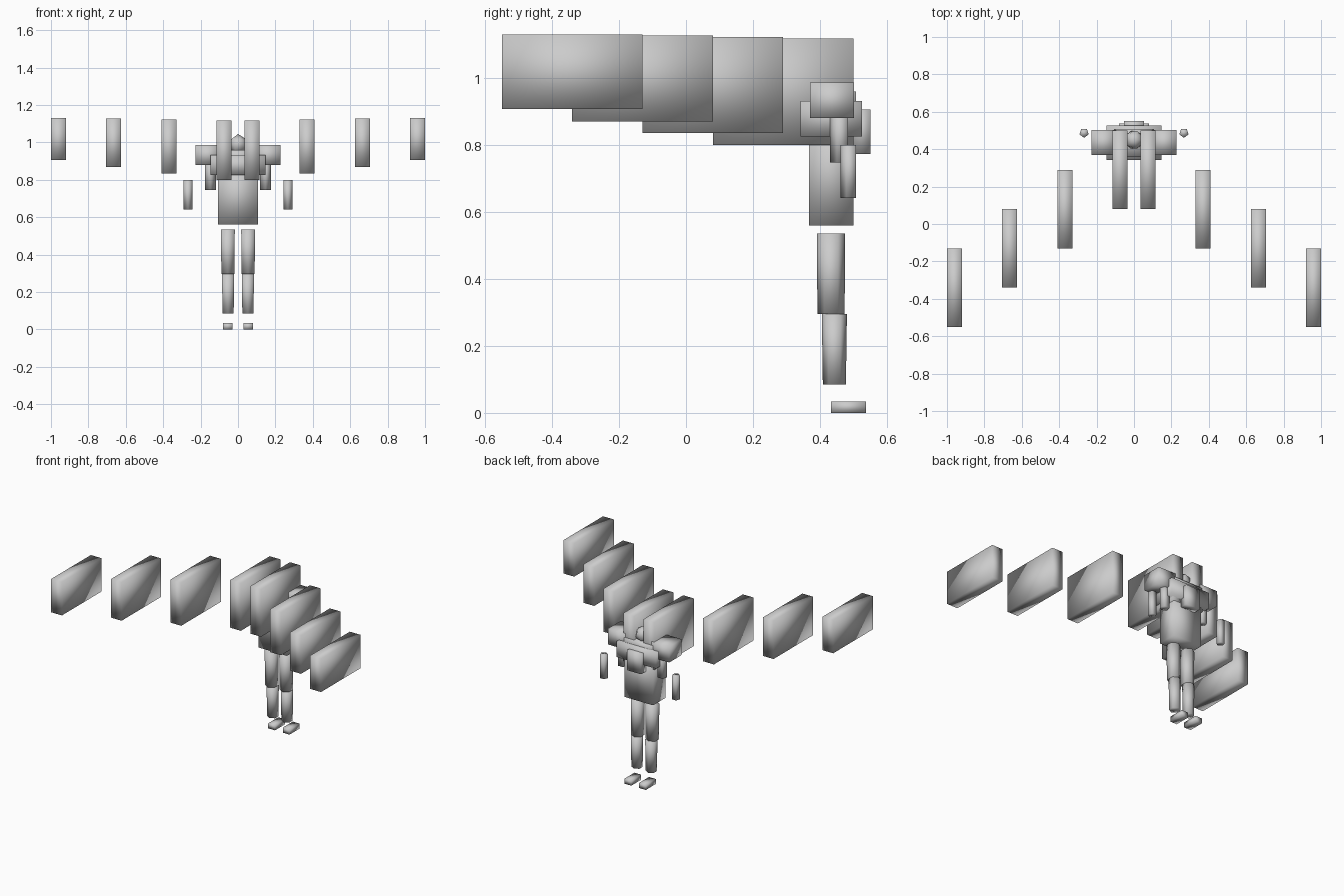
import bpy
import bmesh
from mathutils import Matrix, Vector

if "Cube" in bpy.data.objects:
    bpy.data.objects.remove(bpy.data.objects["Cube"])

grey = bpy.data.materials.new("light_grey")
grey.diffuse_color = (0.6, 0.6, 0.6, 1)
grey.use_nodes = True
grey.node_tree.nodes["Principled BSDF"].inputs["Base Color"].default_value = grey.diffuse_color


def finish(name, bm):
    """Turn a bmesh into a smooth grey object."""
    for f in bm.faces:
        f.smooth = True
    me = bpy.data.meshes.new(name)
    bm.to_mesh(me)
    bm.free()
    me.materials.append(grey)
    bpy.context.collection.objects.link(bpy.data.objects.new(name, me))


def box(name, x, y, z):
    """Box from (min, max) ranges on each axis."""
    bm = bmesh.new()
    size = [r[1] - r[0] for r in (x, y, z)]
    mid = Vector([(r[0] + r[1]) / 2 for r in (x, y, z)])
    bmesh.ops.create_cube(bm, size=1, matrix=Matrix.Translation(mid) @ Matrix.Diagonal((*size, 1)))
    finish(name, bm)


def prism(name, sides, x, y, z, r_low, r_top):
    """Upright tapered prism with one corner pointing to +y."""
    bm = bmesh.new()
    place = Matrix.Translation((x, y, (z[0] + z[1]) / 2)) @ Matrix.Rotation(1.5707963, 4, 'Z')
    bmesh.ops.create_cone(bm, cap_ends=True, segments=sides, radius1=r_low, radius2=r_top,
                          depth=z[1] - z[0], matrix=place)
    # make sure a corner faces the back
    top = max(v.co.y for v in bm.verts)
    if not any(abs(v.co.x - x) < 1e-4 and abs(v.co.y - top) < 1e-4 for v in bm.verts):
        bmesh.ops.rotate(bm, verts=bm.verts, cent=(x, y, 0),
                         matrix=Matrix.Rotation(1.5707963, 3, 'Z'))
    finish(name, bm)


# body core
box("torso", (-0.106, 0.106), (0.367, 0.50), (0.56, 0.87))
box("chest", (-0.146, 0.146), (0.342, 0.526), (0.826, 0.932))
box("collar", (-0.106, 0.106), (0.357, 0.507), (0.89, 0.96))
box("backpack", (-0.053, 0.053), (0.50, 0.551), (0.773, 0.906))

# head
bm = bmesh.new()
bmesh.ops.create_icosphere(bm, subdivisions=1, radius=0.055,
                           matrix=Matrix.Translation((0, 0.45, 0.99)))
finish("head", bm)

# eight floating panels: x centre, y start, z low, z high
panels = [(0.075, 0.08, 0.80, 1.118), (0.37, -0.13, 0.835, 1.123),
          (0.665, -0.34, 0.87, 1.127), (0.96, -0.55, 0.907, 1.13)]

for s, side in ((-1, "left"), (1, "right")):
    for i, (x, y, lo, hi) in enumerate(panels):
        box(f"panel_{side}_{i}", (s * x - 0.04, s * x + 0.04), (y, y + 0.42), (lo, hi))
    # arm
    box(f"shoulder_{side}", (s * 0.162 - 0.065, s * 0.162 + 0.065), (0.37, 0.502), (0.88, 0.986))
    prism(f"upper_arm_{side}", 5, s * 0.147, 0.46, (0.747, 0.91), 0.03, 0.03)
    prism(f"forearm_{side}", 5, s * 0.267, 0.487, (0.642, 0.80), 0.026, 0.026)
    # leg
    prism(f"thigh_{side}", 6, s * 0.054, 0.433, (0.296, 0.535), 0.0405, 0.0425)
    prism(f"shin_{side}", 6, s * 0.053, 0.443, (0.085, 0.296), 0.0345, 0.0375)
    box(f"foot_{side}", (s * 0.054 - 0.025, s * 0.054 + 0.025), (0.433, 0.538), (0, 0.034))
